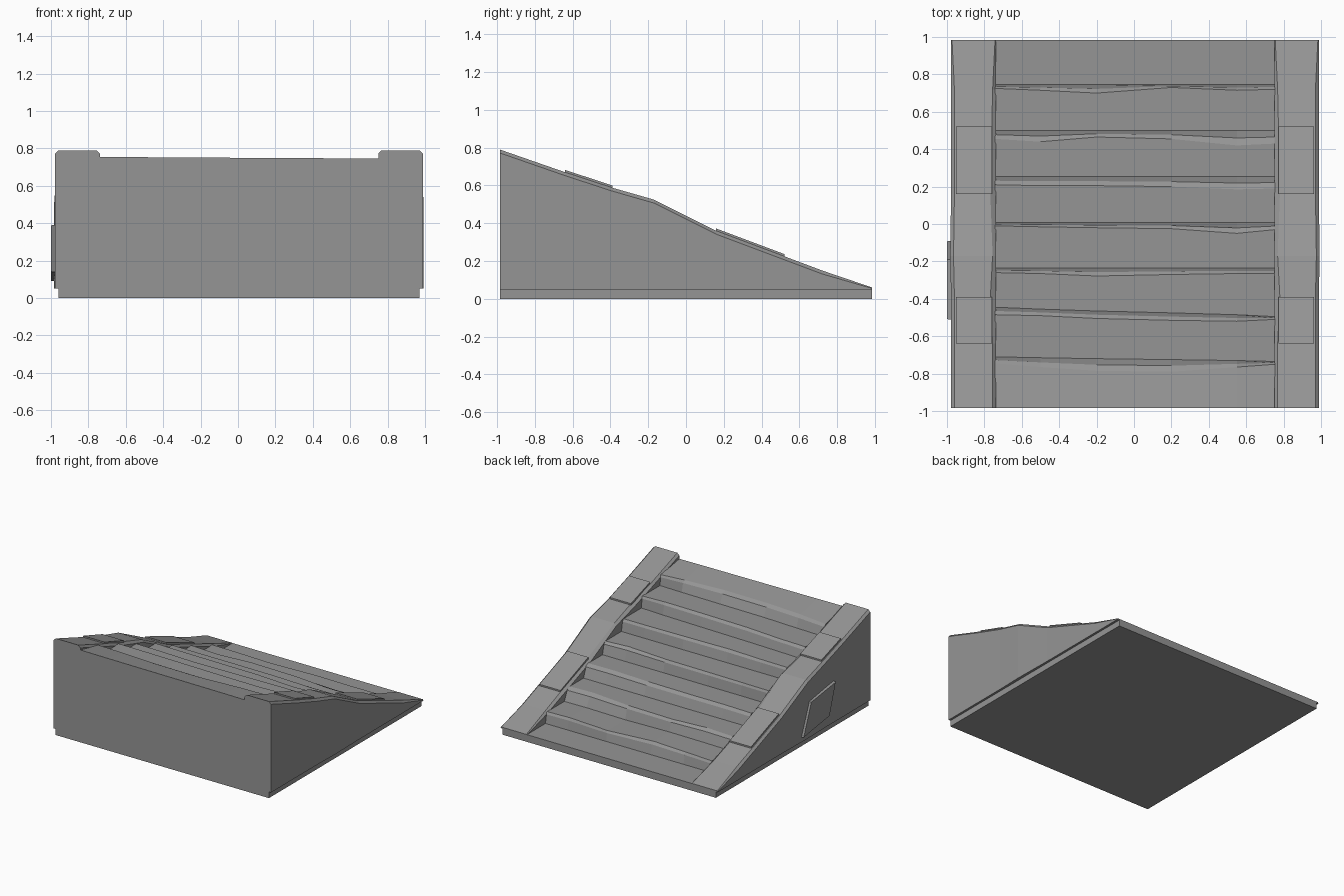
import bpy, bmesh

if "Cube" in bpy.data.objects:
    bpy.data.objects.remove(bpy.data.objects["Cube"])

stone = bpy.data.materials.new("dark_stone")
stone.diffuse_color = (0.3, 0.3, 0.3, 1)
stone.use_nodes = True
stone.node_tree.nodes["Principled BSDF"].inputs["Base Color"].default_value = stone.diffuse_color


def make_object(name, bm):
    bmesh.ops.recalc_face_normals(bm, faces=bm.faces)
    mesh = bpy.data.meshes.new(name)
    bm.to_mesh(mesh)
    bm.free()
    mesh.materials.append(stone)
    ob = bpy.data.objects.new(name, mesh)
    bpy.context.collection.objects.link(ob)
    return ob


def loft(name, sections):
    """Join closed sections of equal length and cap both ends."""
    bm = bmesh.new()
    rings = [[bm.verts.new(p) for p in s] for s in sections]
    n = len(rings[0])
    for a, b in zip(rings, rings[1:]):
        for i in range(n):
            j = (i + 1) % n
            bm.faces.new((a[i], a[j], b[j], b[i]))
    bm.faces.new(rings[0])
    bm.faces.new(rings[-1])
    return make_object(name, bm)


def box_section(y, x0, x1, z0, z1):
    return [(x0, y, z0), (x0, y, z1), (x1, y, z1), (x1, y, z0)]


# Side wall stations: y, top height, extra inner chamfer, outer edge wobble
stations = [(0.985, 0.06, 0, 0), (0.72, 0.15, 0, 0), (0.16, 0.36, 0.012, 0),
            (-0.17, 0.525, 0, 0.005), (-0.39, 0.588, 0.012, 0),
            (-0.64, 0.67, 0, 0), (-0.985, 0.79, 0, 0)]


def top_height(y):
    for (ya, za, *_), (yb, zb, *_) in zip(stations, stations[1:]):
        if yb <= y <= ya:
            return za + (zb - za) * (ya - y) / (ya - yb)


# Plinth under the whole staircase
loft("base_slab", [box_section(y, -0.96, 0.97, 0.0, 0.056) for y in (-0.985, 0.985)])

# Worn steps: each row is y of the chipped edge at each x station
xs = [-0.742, -0.5, -0.2, 0.2, 0.55, 0.754]
wear = [
    [0.725, 0.715, 0.700, 0.730, 0.715, 0.720],
    [0.455, 0.440, 0.465, 0.455, 0.420, 0.430],
    [0.210, 0.205, 0.205, 0.200, 0.185, 0.190],
    [-0.010, -0.015, -0.020, -0.025, -0.050, -0.030],
    [-0.260, -0.265, -0.278, -0.270, -0.265, -0.265],
    [-0.485, -0.490, -0.505, -0.515, -0.520, -0.510],
    [-0.745, -0.765, -0.785, -0.790, -0.765, -0.750],
]
foot = [0.745, 0.50, 0.253, 0.008, -0.236, -0.445, -0.71]
skew = [0, 0, 0, 0, 0, -0.05, -0.025]
tops = [0.15, 0.242, 0.34, 0.437, 0.53, 0.622, 0.71]
sections = []
for i, x in enumerate(xs):
    t = i / (len(xs) - 1)
    profile = [(0.985, 0.03), (0.985, 0.059)]
    z = 0.059
    for k in range(7):
        yb = foot[k] + skew[k] * t
        edge = min(wear[k][i], yb - 0.012)
        top = min(tops[k], top_height(edge) - 0.004)
        mid = (yb + edge) / 2
        profile += [(yb, z), (mid, min(top - 0.018, top_height(mid) - 0.015)), (edge, top)]
        z = top
    profile += [(-0.985, 0.755 - 0.01 * t), (-0.985, 0.03)]
    sections.append([(x, y, z) for y, z in profile])
loft("worn_steps", sections)

for side, s, outer, inner in (("left", -1, 0.978, 0.738), ("right", 1, 0.988, 0.75)):
    # Chamfered side wall
    rings = []
    for y, z, ci, wo in stations:
        c = min(0.018, (z - 0.05) * 0.5)
        a = outer + wo
        rings.append([(s * px, y, pz) for px, pz in (
            (a, 0.05), (a, z - c), (a - c, z),
            (inner + c + ci, z), (inner, z - c), (inner, 0.05))])
    loft(side + "_side_wall", rings)
    # Raised coping plates lying on the wall's slope
    for n, (y0, y1) in enumerate(((0.52, 0.16), (-0.39, -0.64))):
        plate = [box_section(y, s * (outer - 0.025), s * (inner + 0.022),
                             top_height(y) - 0.02, top_height(y) + 0.012) for y in (y0, y1)]
        loft(f"{side}_coping_plate_{n + 1}", plate)

# Crooked stone panel on the left flank
panel = [(-0.09, 0.09), (-0.19, 0.345), (-0.51, 0.39), (-0.43, 0.14)]
cy = sum(p[0] for p in panel) / 4
cz = sum(p[1] for p in panel) / 4
loft("flank_panel", [[(x, cy + (y - cy) * f, cz + (z - cz) * f) for y, z in panel]
                     for x, f in ((-0.96, 1), (-0.993, 1), (-1.0, 0.98))])
